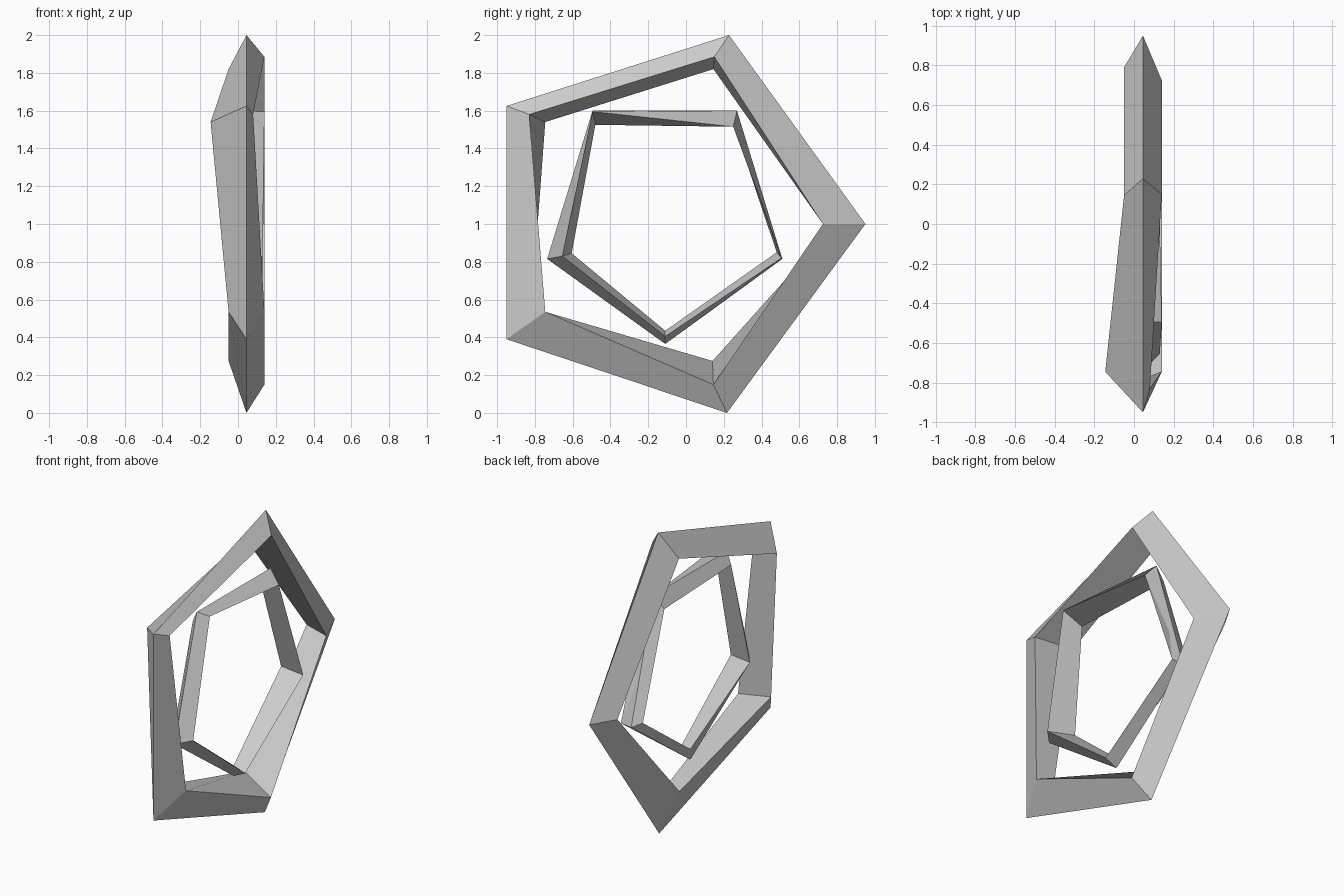
import bpy, bmesh


def ring(name, sections):
    """Closed five-cornered frame: each corner is a triangular section (outer, front, back)."""
    bm = bmesh.new()
    loops = [[bm.verts.new(p) for p in s] for s in sections]
    for i, a in enumerate(loops):
        b = loops[(i + 1) % len(loops)]
        for j in range(3):
            k = (j + 1) % 3
            bm.faces.new((a[j], a[k], b[k], b[j]))
    bmesh.ops.recalc_face_normals(bm, faces=bm.faces)
    mesh = bpy.data.meshes.new(name)
    bm.to_mesh(mesh)
    bm.free()
    ob = bpy.data.objects.new(name, mesh)
    bpy.context.collection.objects.link(ob)


# Large outer pentagon
ring("outer_ring", [
    [(0.045, 0.95, 1.0), (0.14, 0.725, 1.0), (-0.05, 0.79, 1.0)],
    [(0.045, 0.228, 2.0), (0.14, 0.15, 1.885), (-0.05, 0.145, 1.82)],
    [(0.045, -0.95, 1.625), (0.08, -0.83, 1.58), (-0.145, -0.745, 1.54)],
    [(0.045, -0.95, 0.39), (0.14, -0.745, 0.535), (-0.05, -0.82, 0.535)],
    [(0.045, 0.217, 0.0), (0.14, 0.145, 0.15), (-0.05, 0.14, 0.275)],
])

# Thin inner pentagon, point down
ring("inner_ring", [
    [(0.045, 0.51, 0.815), (0.125, 0.505, 0.82), (-0.02, 0.48, 0.85)],
    [(0.05, 0.27, 1.6), (0.125, 0.25, 1.515), (-0.02, 0.255, 1.52)],
    [(0.045, -0.495, 1.6), (0.14, -0.495, 1.595), (0.005, -0.48, 1.525)],
    [(0.05, -0.735, 0.815), (0.13, -0.655, 0.83), (-0.045, -0.605, 0.845)],
    [(0.045, -0.11, 0.365), (0.13, -0.11, 0.405), (0.045, -0.11, 0.435)],
])
